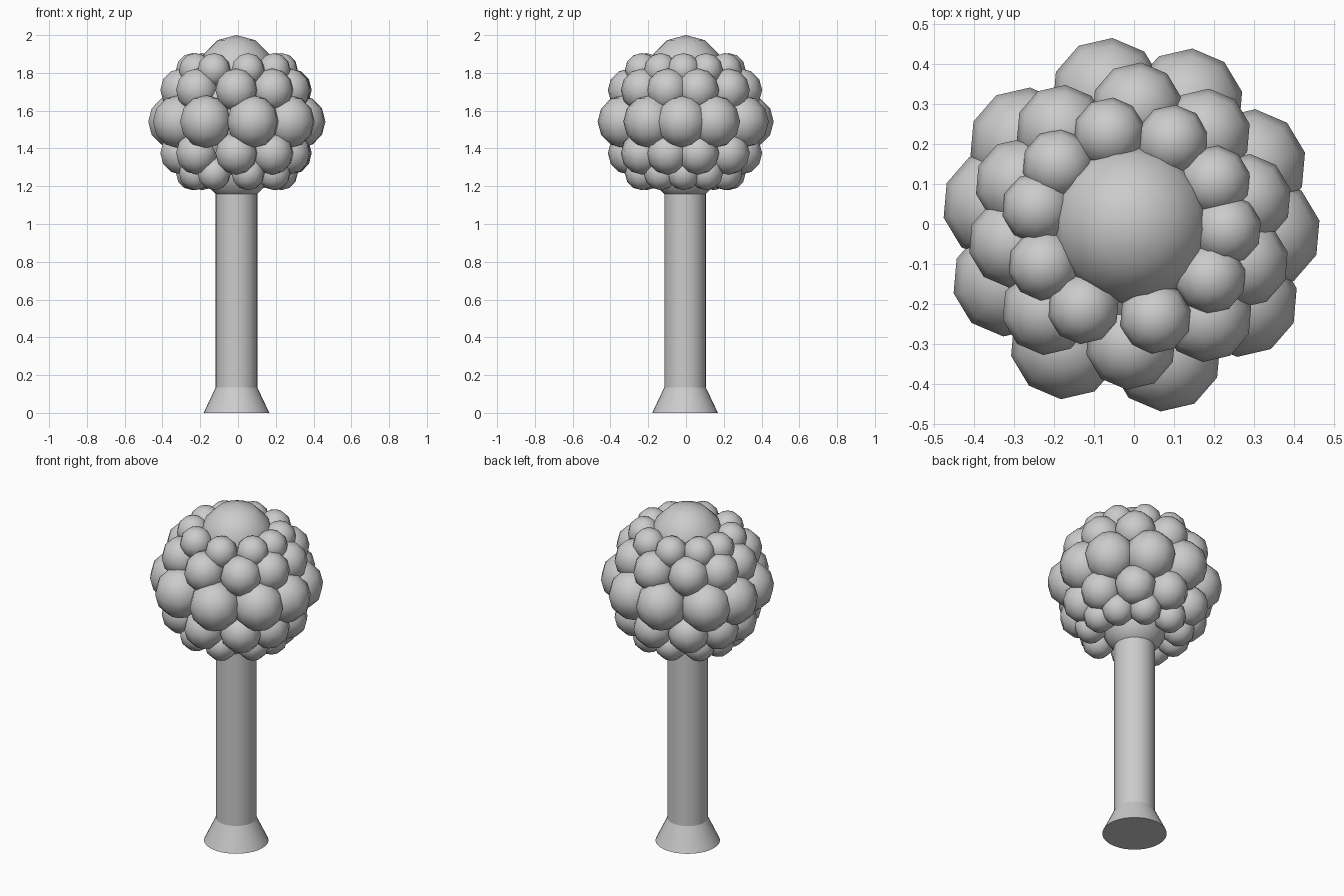
import bpy
from math import radians, cos, sin

if "Cube" in bpy.data.objects:
    bpy.data.objects.remove(bpy.data.objects["Cube"])

CX, CY = -0.008, -0.005   # trunk axis
MID = 1.542               # height of the crown's middle


def smooth(obj, name, angle=60):
    obj.name = name
    bpy.ops.object.shade_smooth_by_angle(angle=radians(angle))


def ball(name, x, y, z, r, seg=10, rings=6):
    bpy.ops.mesh.primitive_uv_sphere_add(segments=seg, ring_count=rings, radius=r,
                                         location=(x, y, z),
                                         rotation=(0, 0, radians(-5)))
    smooth(bpy.context.object, name)


def leaf_ring(name, z, ring_r, ball_r, angles):
    for i, a in enumerate(angles):
        a = radians(a)
        ball(f"{name}_{i + 1}", CX + ring_r * cos(a), CY + ring_r * sin(a), z, ball_r)


# Trunk
bpy.ops.mesh.primitive_cylinder_add(vertices=32, radius=0.11, depth=1.17,
                                    location=(CX, CY, 0.715))
smooth(bpy.context.object, "trunk", 30)

# Flared foot
bpy.ops.mesh.primitive_cone_add(vertices=32, radius1=0.174, radius2=0.11, depth=0.135,
                                location=(CX, CY, 0.0675))
smooth(bpy.context.object, "trunk_foot", 30)

# Crown core, top dome and underside
ball("crown_core", CX, CY, MID, 0.33, 20, 12)
ball("crown_top", CX, 0.0, 1.80, 0.20, 20, 6)
ball("crown_underside", CX, CY, 1.30, 0.18, 20, 10)

# Leaf clusters: rings of ten, slightly uneven, mirrored above and below the middle
small = (28, 64, 103, 140, 169, 204, 240, 285, 327, 358)
medium = (13, 51, 87, 126, 159, 188, 225, 270, 310, 342)
large = (27, 65, 100, 142, 171, 204, 241, 285, 326, 357)
leaf_ring("large_leaves", MID, 0.335, 0.14, large)
for side, s in (("upper", 1), ("lower", -1)):
    leaf_ring(f"{side}_medium_leaves", MID + s * 0.167, 0.295, 0.114, medium)
    leaf_ring(f"{side}_small_leaves", MID + s * 0.273, 0.237, 0.09, small)
